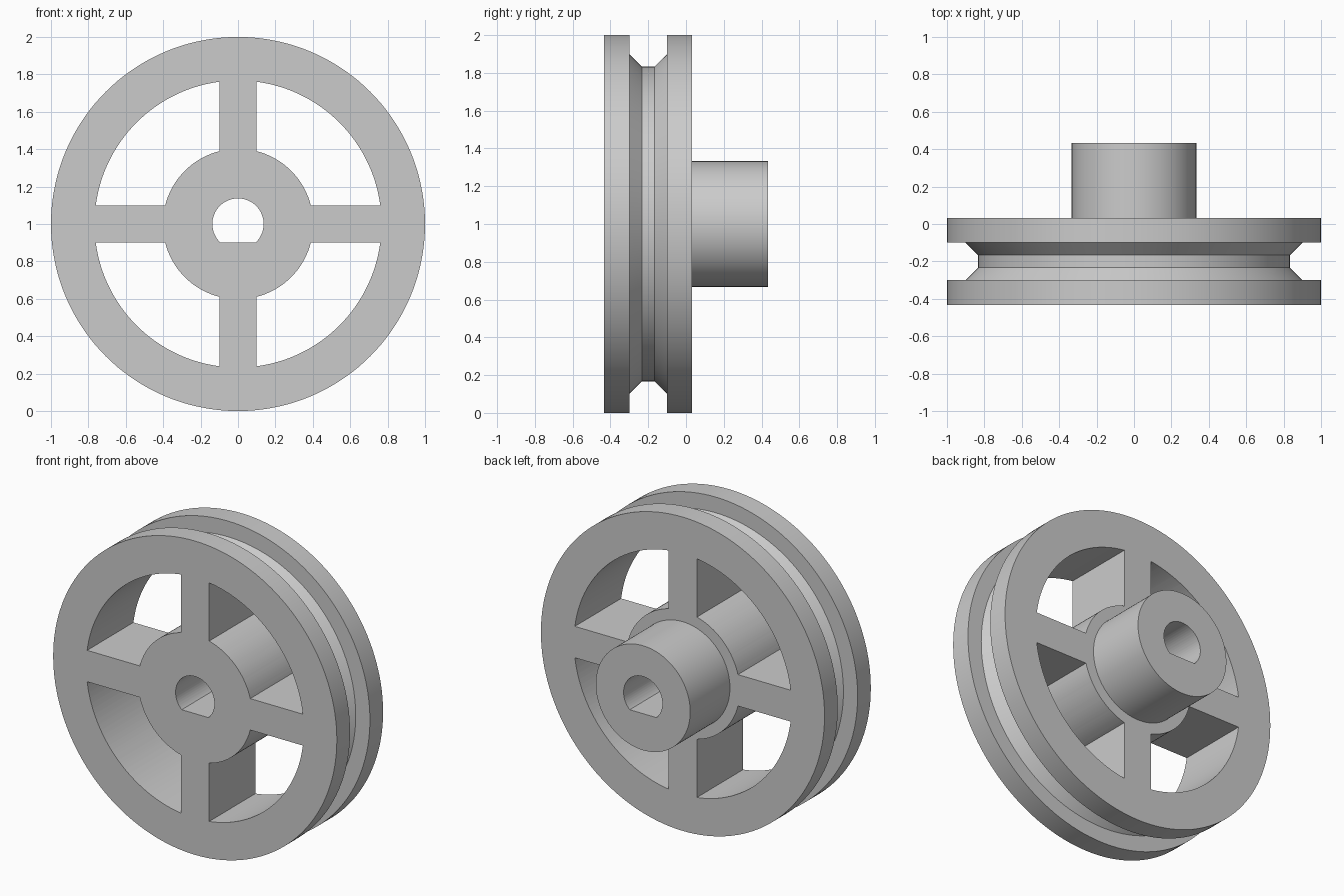
import bpy
import bmesh
from math import sin, cos, asin, acos, pi, radians
from mathutils import Matrix, Vector

cube = bpy.data.objects.get("Cube")
if cube:
    bpy.data.objects.remove(cube, do_unlink=True)

CENTRE = Vector((0, 0, 1))
FRONT, FACE, BACK = -0.433, 0.033, 0.433   # front face, rear wheel face, boss end
RIM_IN, HUB, BOSS, BORE = 0.767, 0.402, 0.333, 0.137
HALF_SPOKE = 0.1
SEGMENTS = 144

grey = bpy.data.materials.new("light grey")
grey.use_nodes = True
grey.diffuse_color = (0.6, 0.6, 0.6, 1)
grey.node_tree.nodes["Principled BSDF"].inputs["Base Color"].default_value = (0.6, 0.6, 0.6, 1)


def make_object(name, bm):
    bmesh.ops.recalc_face_normals(bm, faces=bm.faces)
    mesh = bpy.data.meshes.new(name)
    bm.to_mesh(mesh)
    bm.free()
    mesh.materials.append(grey)
    obj = bpy.data.objects.new(name, mesh)
    bpy.context.collection.objects.link(obj)
    return obj


def lathe(name, profile):
    """Turn (radius, y) points around the axle."""
    bm = bmesh.new()
    verts = [bm.verts.new((r, y, 1)) for r, y in profile]
    edges = [bm.edges.new(pair) for pair in zip(verts, verts[1:])]
    bmesh.ops.spin(bm, geom=verts + edges, cent=CENTRE, axis=(0, 1, 0),
                   angle=2 * pi, steps=SEGMENTS, use_merge=True)
    bmesh.ops.remove_doubles(bm, verts=bm.verts, dist=1e-5)
    return make_object(name, bm)


def arc(radius, start, end, steps):
    return [(radius * cos(start + (end - start) * i / steps),
             radius * sin(start + (end - start) * i / steps)) for i in range(steps + 1)]


def add_prism(bm, outline, angle=0):
    """Extrude an (x, z) outline right through the wheel along y."""
    verts = [bm.verts.new((x, -1, z + 1)) for x, z in outline]
    bmesh.ops.rotate(bm, verts=verts, cent=CENTRE, matrix=Matrix.Rotation(angle, 3, 'Y'))
    face = bm.faces.new(verts)
    extruded = bmesh.ops.extrude_face_region(bm, geom=[face])["geom"]
    moved = [v for v in extruded if isinstance(v, bmesh.types.BMVert)]
    bmesh.ops.translate(bm, verts=moved, vec=(0, 2, 0))


def cut(target, cutter):
    cutter.hide_render = True
    mod = target.modifiers.new(cutter.name, 'BOOLEAN')
    mod.operation = 'DIFFERENCE'
    mod.solver = 'EXACT'
    mod.object = cutter
    bpy.ops.object.modifier_apply(modifier=mod.name)
    bpy.data.objects.remove(cutter, do_unlink=True)


# Grooved wheel with the rear boss, turned as one solid
wheel = lathe("pulley_wheel", [
    (0, FRONT), (1, FRONT), (1, -0.3), (0.9, -0.3), (0.833, -0.233),
    (0.833, -0.167), (0.9, -0.1), (1, -0.1), (1, FACE),
    (BOSS, FACE), (BOSS, BACK), (0, BACK)])
bpy.ops.object.select_all(action='DESELECT')
bpy.context.view_layer.objects.active = wheel
wheel.select_set(True)

# Four windows that leave the spokes, hub and rim
a, b = asin(HALF_SPOKE / RIM_IN), asin(HALF_SPOKE / HUB)
window = arc(RIM_IN, a, pi / 2 - a, 30) + arc(HUB, pi / 2 - b, b, 20)
bm = bmesh.new()
for quarter in range(4):
    add_prism(bm, window, quarter * pi / 2)
cut(wheel, make_object("window_cutter", bm))

# D-shaped bore with the flat at the bottom
flat = acos(0.1 / BORE)
bm = bmesh.new()
add_prism(bm, arc(BORE, -pi / 2 + flat, 1.5 * pi - flat, 48))
cut(wheel, make_object("bore_cutter", bm))

bpy.ops.object.shade_smooth_by_angle(angle=radians(25))
